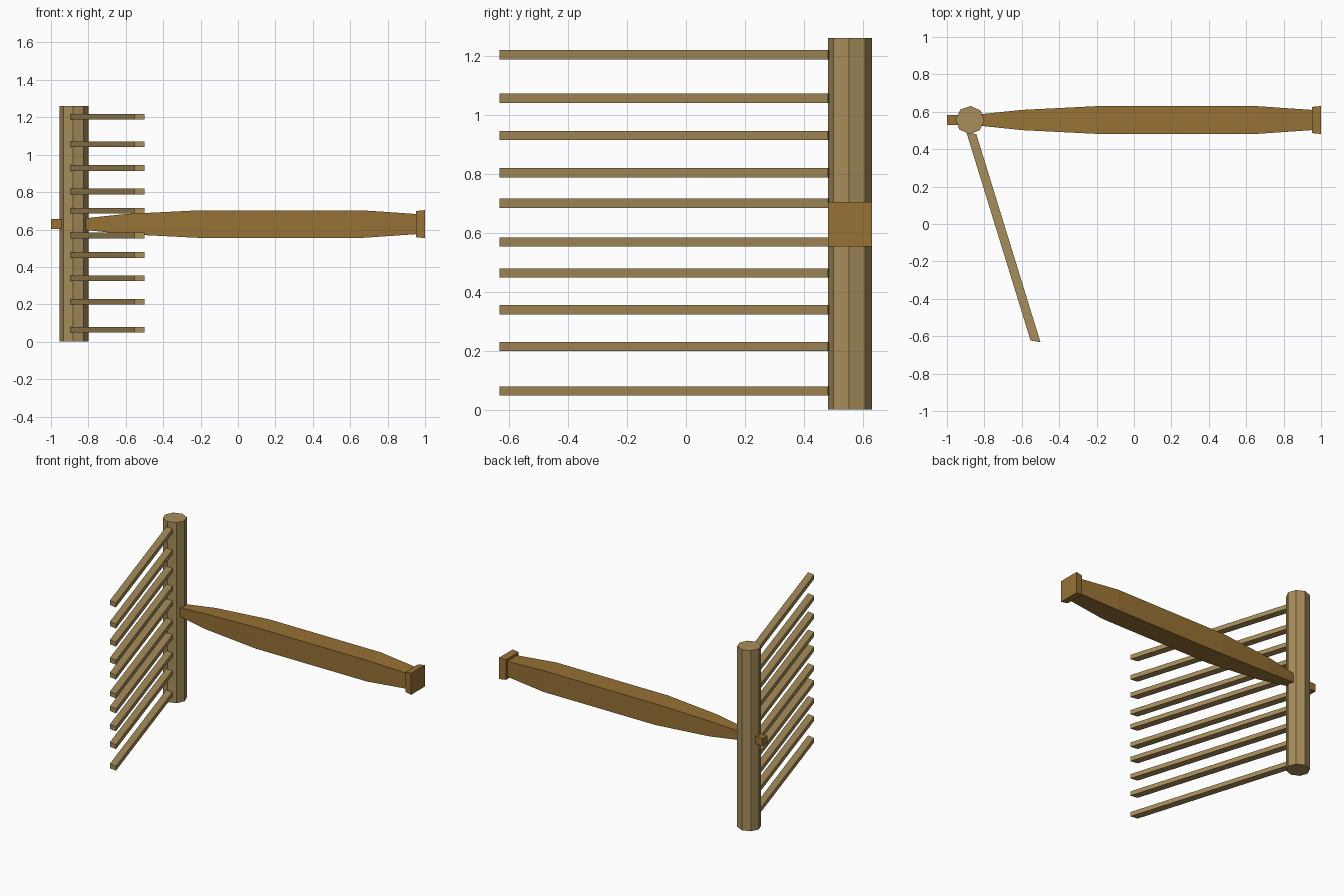
import bpy, bmesh
from math import radians, cos, sin

cube = bpy.data.objects.get("Cube")
if cube:
    bpy.data.objects.remove(cube, do_unlink=True)


def material(name, rgb):
    mat = bpy.data.materials.new(name)
    mat.use_nodes = True
    mat.diffuse_color = (*rgb, 1)
    mat.node_tree.nodes["Principled BSDF"].inputs["Base Color"].default_value = (*rgb, 1)
    return mat


pale_wood = material("pale wood", (0.39, 0.27, 0.105))
brown_wood = material("brown wood", (0.31, 0.165, 0.036))


def loft(name, rings, mat):
    """Join a series of matching point rings into a closed solid."""
    bm = bmesh.new()
    loops = [[bm.verts.new(p) for p in ring] for ring in rings]
    n = len(loops[0])
    for a, b in zip(loops, loops[1:]):
        for i in range(n):
            j = (i + 1) % n
            bm.faces.new((a[i], a[j], b[j], b[i]))
    bm.faces.new(loops[0][::-1])
    bm.faces.new(loops[-1])
    bmesh.ops.recalc_face_normals(bm, faces=bm.faces[:])
    mesh = bpy.data.meshes.new(name)
    bm.to_mesh(mesh)
    bm.free()
    mesh.materials.append(mat)
    obj = bpy.data.objects.new(name, mesh)
    bpy.context.collection.objects.link(obj)
    return obj


POST_X, AXIS_Y, AXIS_Z = -0.877, 0.556, 0.629

# Head post: upright eight-sided bar
angles = [radians(45 * i - 3) for i in range(8)]
loft("head_post", [[(POST_X + 0.077 * cos(a), AXIS_Y + 0.075 * sin(a), z) for a in angles]
                   for z in (0, 1.26)], pale_wood)

# Handle: square section that swells, tapers and ends in a flared cap
profile = [(-1, 0.026), (-0.94, 0.026), (-0.82, 0.031), (-0.6, 0.054), (-0.2, 0.074),
           (0.66, 0.074), (0.952, 0.054), (0.952, 0.070), (1, 0.075)]
corners = [(-1, -1), (1, -1), (1, 1), (-1, 1)]
loft("handle", [[(x, AXIS_Y + r * u, AXIS_Z + r * v) for u, v in corners]
                for x, r in profile], brown_wood)

# Teeth: slanted bars with slightly skewed ends
heights = [0.064, 0.214, 0.339, 0.464, 0.568, 0.7, 0.803, 0.929, 1.056, 1.203]
root = [(-0.896, 0.49), (-0.843, 0.481)]
tip = [(-0.553, -0.623), (-0.5, -0.632)]
for k, z in enumerate(heights):
    rings = [[(*a, z - 0.0155), (*b, z - 0.0155), (*b, z + 0.0155), (*a, z + 0.0155)]
             for a, b in (root, tip)]
    loft(f"tooth_{k + 1}", rings, pale_wood)
